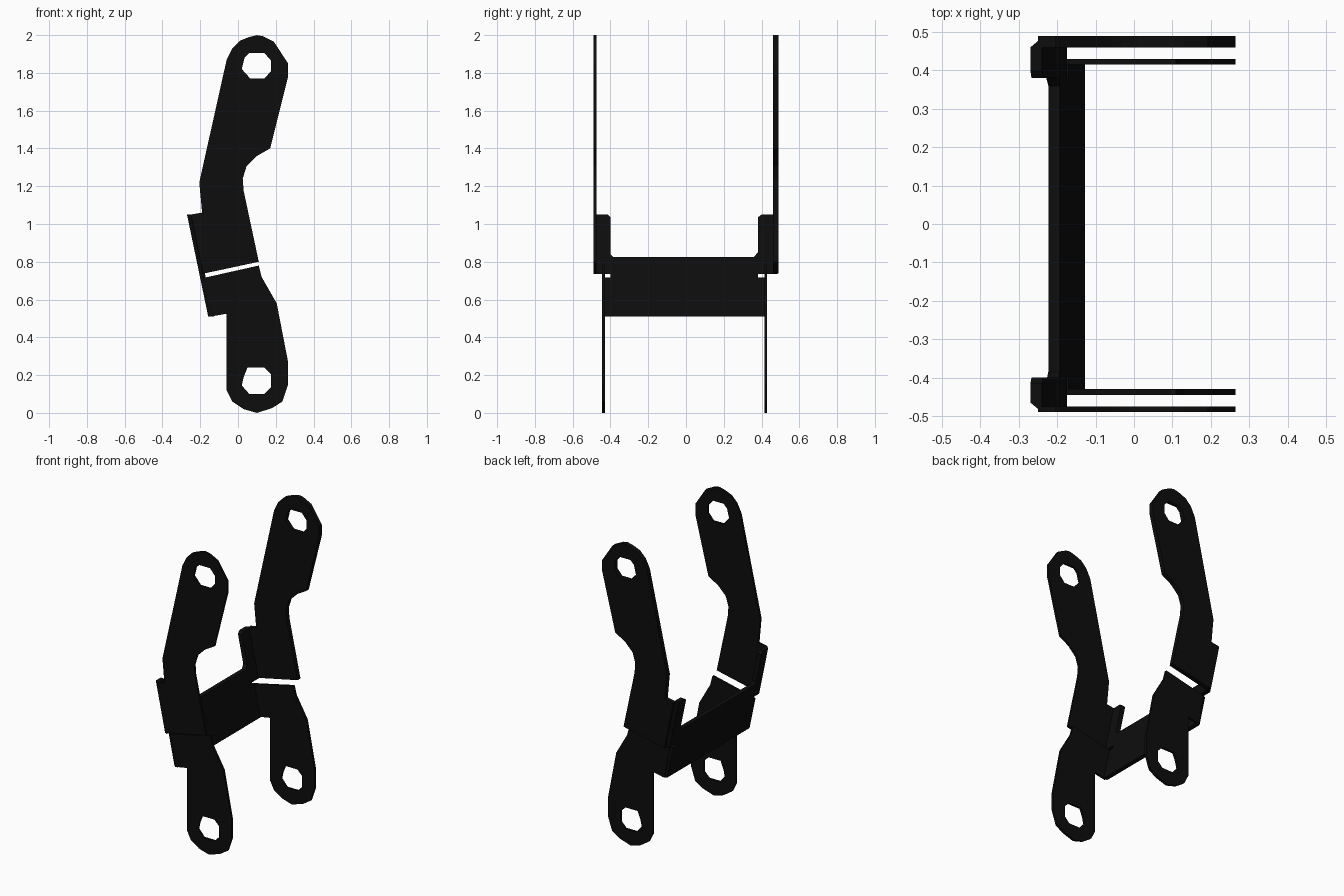
import bpy
import bmesh

cube = bpy.data.objects.get("Cube")
if cube:
    bpy.data.objects.remove(cube, do_unlink=True)

black = bpy.data.materials.new("black_steel")
black.use_nodes = True
colour = (0.004, 0.004, 0.004, 1)
black.diffuse_color = colour
black.node_tree.nodes["Principled BSDF"].inputs["Base Color"].default_value = colour


def sheet(name, loops, near, far):
    """Fill flat outlines (holes allowed) and thicken between two placements."""
    bm = bmesh.new()
    edges = []
    for loop in loops:
        verts = [bm.verts.new(near(a, b)) for a, b in loop]
        edges += [bm.edges.new((v, verts[i - 1])) for i, v in enumerate(verts)]
    target = {v: far(a, b) for v, (a, b) in
              zip(bm.verts, [p for loop in loops for p in loop])}
    bmesh.ops.triangle_fill(bm, edges=edges, use_beauty=True)
    rims = [e for e in bm.edges if len(e.link_faces) == 1]
    # Copy the face to the far side and wall the rims
    copies = {v: bm.verts.new(p) for v, p in target.items()}
    for f in list(bm.faces):
        bm.faces.new([copies[v] for v in reversed(f.verts)])
    for e in rims:
        a, b = e.verts
        bm.faces.new((a, b, copies[b], copies[a]))
    bmesh.ops.recalc_face_normals(bm, faces=bm.faces)
    mesh = bpy.data.meshes.new(name)
    bm.to_mesh(mesh)
    bm.free()
    mesh.materials.append(black)
    obj = bpy.data.objects.new(name, mesh)
    bpy.context.collection.objects.link(obj)


def arm(name, loops, y0, y1):
    sheet(name, loops, lambda x, z: (x, y0, z), lambda x, z: (x, y1, z))


# Upper arms, with a bolt hole near the tip
upper = [(0.06, 1.99), (0.1, 2.0), (0.13, 1.995), (0.19, 1.965), (0.265, 1.85),
         (0.265, 1.78), (0.17, 1.4), (0.1, 1.36), (0.045, 1.305), (0.025, 1.24),
         (0.03, 1.175), (0.11, 0.8), (-0.185, 0.737), (-0.25, 1.05),
         (-0.19, 1.06), (-0.205, 1.22), (-0.06, 1.87), (-0.03, 1.93), (0.01, 1.97)]
upper_hole = [(0.06, 1.905), (0.14, 1.905), (0.175, 1.865), (0.175, 1.81),
              (0.14, 1.77), (0.065, 1.77), (0.02, 1.82), (0.035, 1.88)]
arm("front_upper_arm", [upper, upper_hole], -0.49, -0.475)
arm("back_upper_arm", [upper, upper_hole], 0.46, 0.49)

# Lower arms, set slightly inward
lower = [(-0.18, 0.715), (0.11, 0.78), (0.125, 0.72), (0.205, 0.58),
         (0.265, 0.27), (0.265, 0.15), (0.235, 0.06), (0.18, 0.025), (0.1, 0.0),
         (0.03, 0.02), (-0.03, 0.06), (-0.06, 0.12), (-0.06, 0.525), (-0.145, 0.51)]
lower_hole = [(0.05, 0.24), (0.14, 0.24), (0.175, 0.205), (0.175, 0.135),
              (0.14, 0.1), (0.06, 0.1), (0.02, 0.145), (0.03, 0.19)]
arm("front_lower_arm", [lower, lower_hole], -0.445, -0.43)
arm("back_lower_arm", [lower, lower_hole], 0.415, 0.43)

# Tilted cross plate with raised end flanges and relief slots
plate = [(-0.445, 0.51), (0.43, 0.51), (0.43, 0.717), (0.38, 0.717), (0.38, 0.735),
         (0.485, 0.735), (0.485, 1.05), (0.4, 1.05), (0.38, 1.035), (0.38, 0.85),
         (0.36, 0.825), (-0.385, 0.825), (-0.4, 0.84), (-0.4, 1.035),
         (-0.415, 1.05), (-0.49, 1.05), (-0.49, 0.735), (-0.4, 0.735),
         (-0.4, 0.717), (-0.445, 0.717)]


def lean(z):
    return -0.27 + 0.208 * (1.05 - z)


def outer(y, z):
    # Pull the outer rim inward to bevel the bends
    rim = 0.025 if abs(y) > 0.46 else 0.012 if abs(y) > 0.42 else 0
    return (lean(z), y - rim if y > 0 else y + rim, z)


sheet("cross_plate", [plate], outer, lambda y, z: (lean(z) + 0.03, y, z))
